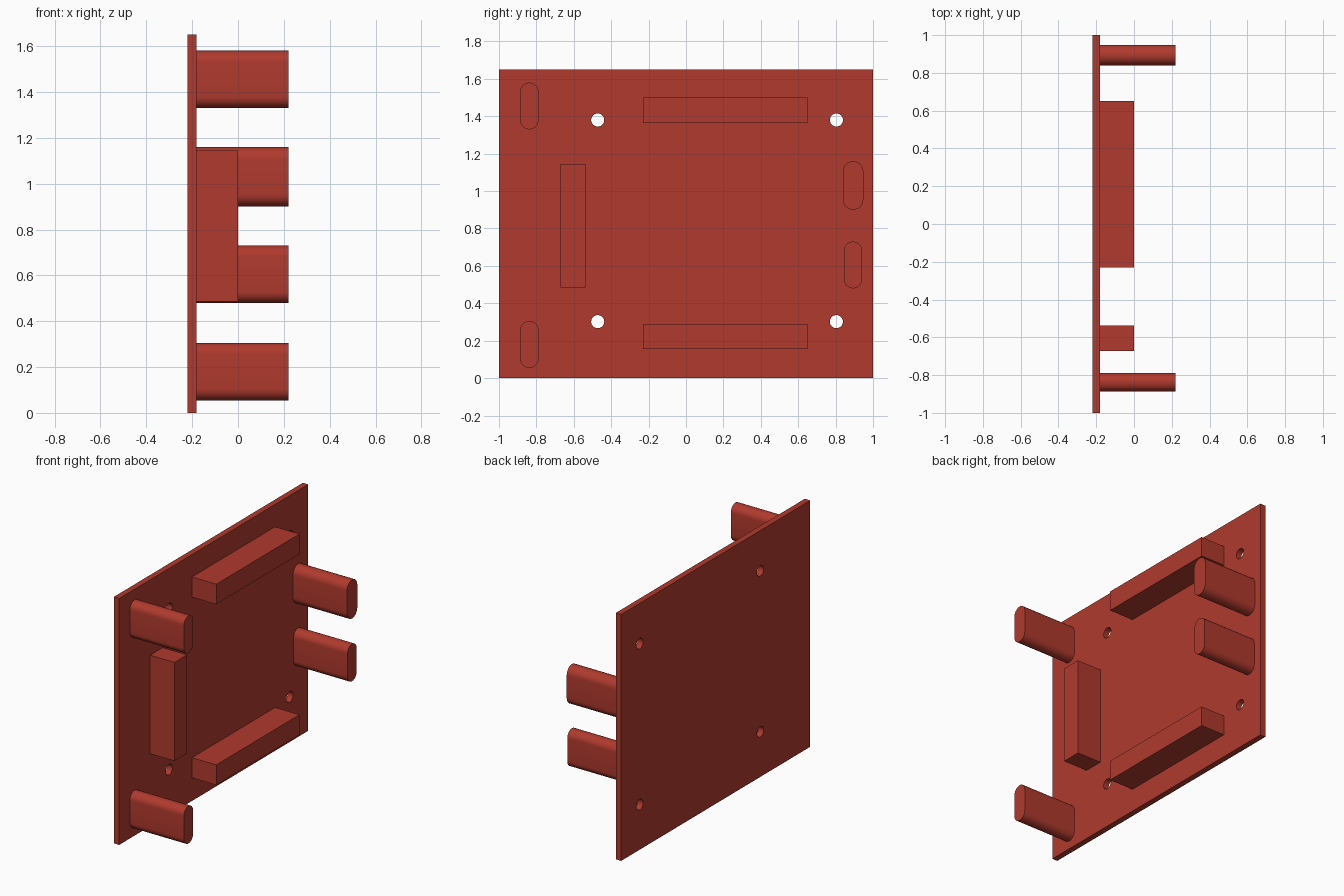
import bpy, bmesh, math

if "Cube" in bpy.data.objects:
    bpy.data.objects.remove(bpy.data.objects["Cube"])

red = bpy.data.materials.new("brick_red")
red.diffuse_color = (0.434, 0.042, 0.027, 1)
red.use_nodes = True
red.node_tree.nodes["Principled BSDF"].inputs["Base Color"].default_value = red.diffuse_color

BACK, FACE = -0.22, -0.18      # board thickness along x
PEG_END, BLOCK_END = 0.22, 0.0


def prism(name, outline, x0, x1, smooth=False):
    """Extrude a counter-clockwise (y, z) outline from x0 to x1."""
    bm = bmesh.new()
    face = bm.faces.new([bm.verts.new((x0, y, z)) for y, z in outline])
    ext = bmesh.ops.extrude_face_region(bm, geom=[face], use_keep_orig=True)
    verts = [g for g in ext["geom"] if isinstance(g, bmesh.types.BMVert)]
    bmesh.ops.translate(bm, verts=verts, vec=(x1 - x0, 0, 0))
    bmesh.ops.recalc_face_normals(bm, faces=bm.faces)
    mesh = bpy.data.meshes.new(name)
    bm.to_mesh(mesh)
    bm.free()
    mesh.materials.append(red)
    ob = bpy.data.objects.new(name, mesh)
    bpy.context.collection.objects.link(ob)
    if smooth:
        smooth_by_angle(ob)
    return ob


def smooth_by_angle(ob):
    bpy.ops.object.select_all(action='DESELECT')
    ob.select_set(True)
    bpy.context.view_layer.objects.active = ob
    bpy.ops.object.shade_smooth_by_angle(angle=math.radians(30))


def rect(y0, y1, z0, z1):
    return [(y0, z0), (y1, z0), (y1, z1), (y0, z1)]


def slot(y0, y1, z0, z1, n=16):
    """Upright stadium outline: half circles at top and bottom."""
    r, yc = (y1 - y0) / 2, (y0 + y1) / 2
    pts = []
    for zc, start in ((z1 - r, 0), (z0 + r, math.pi)):
        for i in range(n + 1):
            a = start + math.pi * i / n
            pts.append((yc + r * math.cos(a), zc + r * math.sin(a)))
    return pts


def circle(yc, zc, r, n=32):
    return [(yc + r * math.cos(2 * math.pi * i / n),
             zc + r * math.sin(2 * math.pi * i / n)) for i in range(n)]


# Upright board with four screw holes
board = prism("board", rect(-1, 1, 0, 1.65), BACK, FACE)
for y in (-0.472, 0.804):
    for z in (0.302, 1.38):
        cutter = prism("hole_cutter", circle(y, z, 0.035), BACK - 0.1, FACE + 0.1)
        cutter.hide_render = True
        mod = board.modifiers.new("screw_hole", 'BOOLEAN')
        mod.operation, mod.solver, mod.object = 'DIFFERENCE', 'EXACT', cutter
        bpy.context.view_layer.objects.active = board
        bpy.ops.object.modifier_apply(modifier=mod.name)
        bpy.data.objects.remove(cutter)
smooth_by_angle(board)

# Rectangular connector blocks
prism("upper_block", rect(-0.23, 0.65, 1.365, 1.5), FACE, BLOCK_END)
prism("lower_block", rect(-0.23, 0.65, 0.155, 0.29), FACE, BLOCK_END)
prism("side_block", rect(-0.672, -0.538, 0.485, 1.145), FACE, BLOCK_END)

# Rounded pegs
prism("front_upper_peg", slot(-0.887, -0.788, 1.33, 1.58), FACE, PEG_END, True)
prism("front_lower_peg", slot(-0.887, -0.788, 0.055, 0.305), FACE, PEG_END, True)
prism("back_upper_peg", slot(0.839, 0.948, 0.9, 1.16), FACE, PEG_END, True)
prism("back_lower_peg", slot(0.844, 0.942, 0.48, 0.73), FACE, PEG_END, True)
